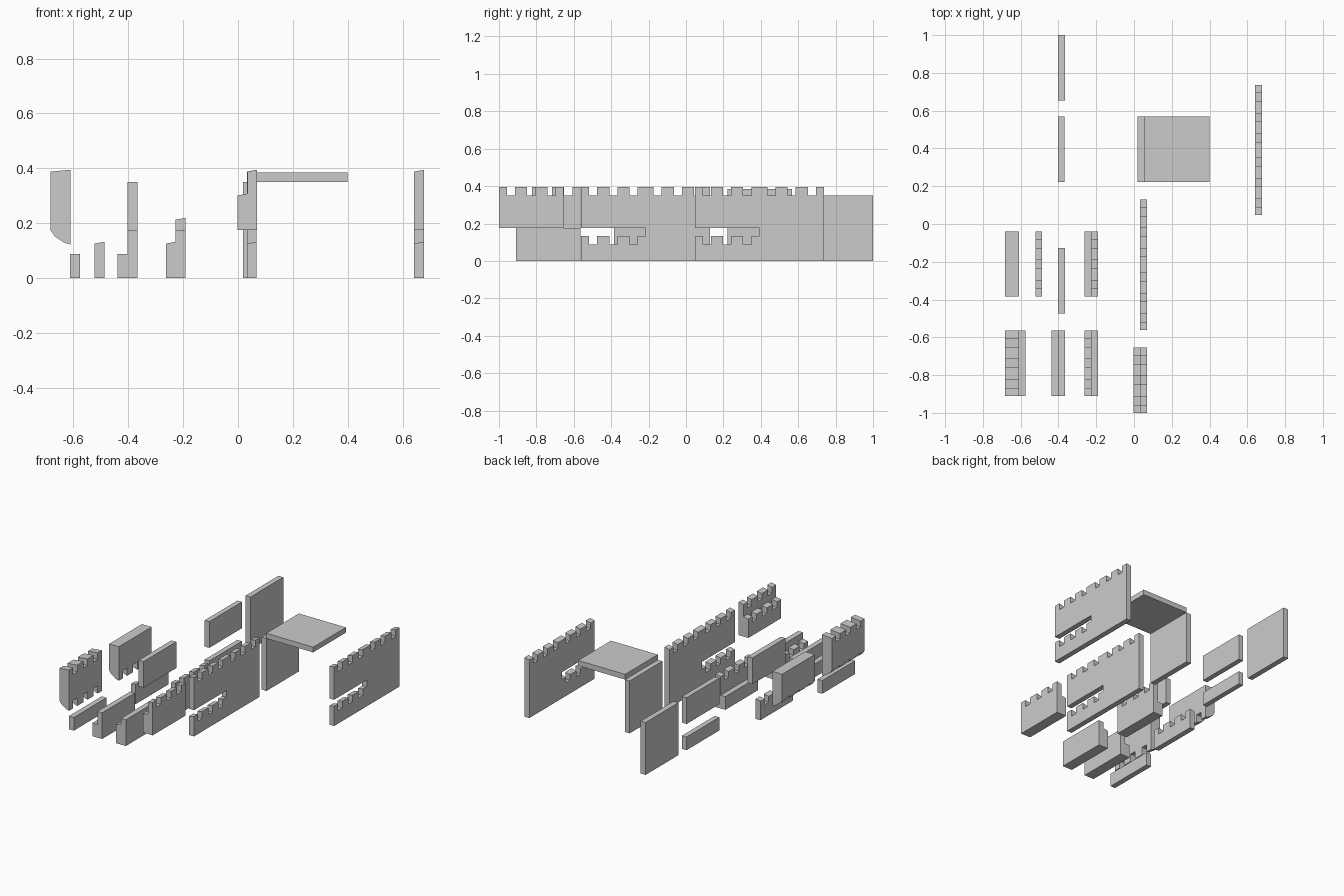
import bpy

if "Cube" in bpy.data.objects:
    bpy.data.objects.remove(bpy.data.objects["Cube"])

T = 0.036            # wall thickness
L = 0.345            # tile length
Z1, Z2, Z4 = 0.088, 0.175, 0.35
# tooth start / end offsets along one tile
TEETH = [(0, .043), (.086, .151), (.194, .259), (.302, .345)]


class Part:
    """Collects prisms (XZ profile extruded along Y) into one object."""
    def __init__(self, name):
        self.name, self.v, self.f = name, [], []

    def prism(self, prof, y0, y1):
        n, b = len(prof), len(self.v)
        self.v += [(x, y0, z) for x, z in prof] + [(x, y1, z) for x, z in prof]
        self.f.append([b + i for i in range(n)])
        self.f.append([b + n + i for i in reversed(range(n))])
        for i in range(n):
            j = (i + 1) % n
            self.f.append([b + j, b + i, b + n + i, b + n + j])
        return self

    def box(self, x0, x1, y0, y1, z0, z1):
        return self.prism([(x0, z0), (x1, z0), (x1, z1), (x0, z1)], y0, y1)

    def merlons(self, x0, x1, y, z, tiles=1):
        prof = [(x0, z), (x1, z), (x1, z + .045), (x0, z + .038)]
        spans = [(y + t * L + a, y + t * L + b) for t in range(tiles) for a, b in TEETH]
        merged = []
        for a, b in spans:      # join neighbouring end teeth
            if merged and abs(merged[-1][1] - a) < 1e-4:
                merged[-1] = (merged[-1][0], b)
            else:
                merged.append((a, b))
        for a, b in merged:
            self.prism(prof, a, b)
        return self

    def corbels(self, x0, x1, y, z):
        w = x1 - x0
        prof = [(x0, z), (x0 + .2 * w, z - .022), (x0 + .7 * w, z - .046),
                (x1, z - .052), (x1, z)]
        for a, b in TEETH:
            self.prism(prof, y + a, y + b)
        return self

    def done(self):
        me = bpy.data.meshes.new(self.name)
        me.from_pydata(self.v, [], self.f)
        me.update()
        bpy.context.collection.objects.link(bpy.data.objects.new(self.name, me))


# Two long crenellated walls with an open slot at the front end
for name, x, y in (("middle_long_wall", .032, -.561), ("right_long_wall", .641, .047)):
    p = Part(name)
    p.box(x, x + T, y, y + L, 0, Z1).merlons(x, x + T, y, Z1)
    p.box(x, x + T, y, y + L, Z2, Z4)
    p.box(x, x + T, y + L, y + 2 * L, 0, Z4)
    p.merlons(x, x + T, y, Z4, 2).done()

# Plain wall panels
Part("full_panel").box(-.402, -.366, .655, 1.0, 0, Z4).done()
Part("slot_panel_upper").box(-.402, -.368, .223, .568, Z2, Z4).done()
Part("slot_panel_lower").box(-.402, -.368, .223, .568, 0, Z1).done()
Part("upper_half_panel").box(-.402, -.366, -.473, -.128, Z2, Z4).done()

# Floor slab with its supporting wall
Part("floor_support_wall").box(.018, .054, .223, .568, 0, Z4).done()
Part("floor_slab").box(.052, .399, .223, .568, Z4, .385).done()

# Thick overhanging parapets on corbels
Part("crenellated_overhang").box(-.682, -.61, -.91, -.565, Z2, Z4) \
    .merlons(-.682, -.61, -.91, Z4).corbels(-.682, -.61, -.91, Z2).done()
Part("plain_overhang").box(-.682, -.61, -.385, -.04, Z2, Z4) \
    .corbels(-.682, -.61, -.385, Z2).done()

# Low quarter-height walls
Part("low_wall").box(-.611, -.575, -.91, -.565, 0, Z1).done()
Part("low_crenellated_wall").box(-.522, -.486, -.385, -.04, 0, Z1) \
    .merlons(-.522, -.486, -.385, Z1).done()


# Stepped two-tier walls: low tier on the left, tall tier on the right
def stepped(name, x, y, z, h, low_teeth, high_teeth):
    p = Part(name)
    p.prism([(x, z), (x + 2 * T, z), (x + 2 * T, z + h), (x + T, z + h),
             (x + T, z + Z1), (x, z + Z1)], y, y + L)
    if low_teeth:
        p.merlons(x, x + T, y, z + Z1)
    if high_teeth:
        p.merlons(x + T, x + 2 * T, y, z + h)
    p.done()


stepped("stepped_wall_plain", -.438, -.91, 0, Z2, False, False)
stepped("stepped_wall_low_teeth", -.263, -.91, 0, Z2, True, False)
stepped("stepped_wall_high_teeth", -.263, -.385, 0, Z2, False, True)
stepped("stepped_wall_upper", -.002, -1.0, Z2, Z2, True, True)
